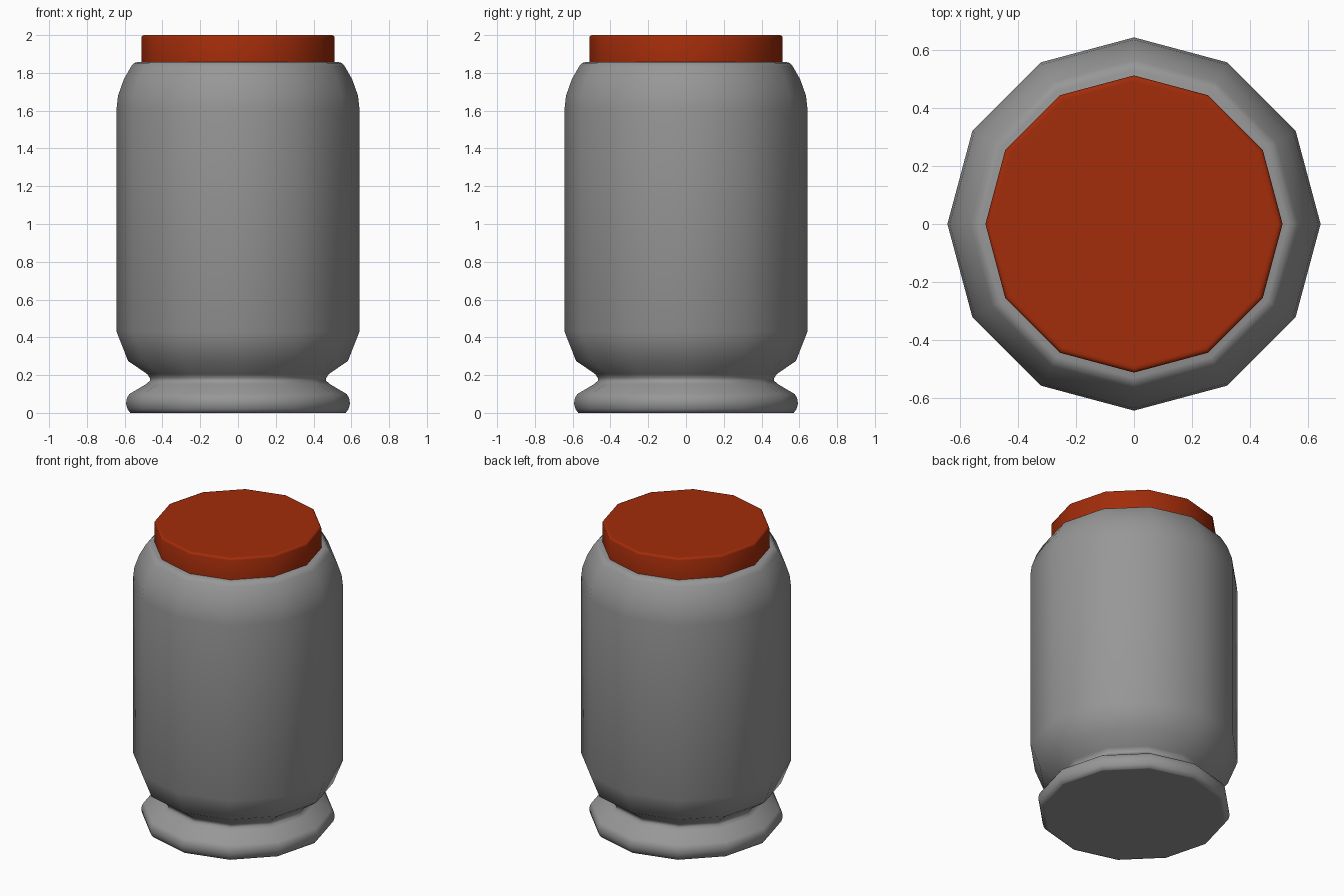
import bpy, bmesh
from math import cos, sin, pi, radians

if "Cube" in bpy.data.objects:
    bpy.data.objects.remove(bpy.data.objects["Cube"])

SIDES = 12


def lathe(name, profile, color):
    """Revolve (radius, height) points into a closed 12-sided solid."""
    bm = bmesh.new()
    rings = [[bm.verts.new((r * cos(2 * pi * i / SIDES), r * sin(2 * pi * i / SIDES), z))
              for i in range(SIDES)] for r, z in profile]
    for low, high in zip(rings, rings[1:]):
        for i in range(SIDES):
            j = (i + 1) % SIDES
            bm.faces.new((low[i], low[j], high[j], high[i]))
    bm.faces.new(rings[0][::-1])
    bm.faces.new(rings[-1])
    mesh = bpy.data.meshes.new(name)
    bm.to_mesh(mesh)
    bm.free()
    obj = bpy.data.objects.new(name, mesh)
    bpy.context.collection.objects.link(obj)
    mat = bpy.data.materials.new(name + "_paint")
    mat.diffuse_color = color
    mat.use_nodes = True
    mat.node_tree.nodes["Principled BSDF"].inputs["Base Color"].default_value = mat.diffuse_color
    mesh.materials.append(mat)
    bpy.ops.object.select_all(action='DESELECT')
    obj.select_set(True)
    bpy.context.view_layer.objects.active = obj
    bpy.ops.object.shade_smooth_by_angle(angle=radians(60))
    return obj


# Dark grey canister body with flared foot, narrow waist and rounded shoulder
lathe("canister_body", [
    (0.555, 0.0), (0.57, 0.0), (0.585, 0.02), (0.593, 0.05), (0.588, 0.08),
    (0.575, 0.10), (0.485, 0.153), (0.467, 0.17), (0.467, 0.185), (0.48, 0.205),
    (0.582, 0.275), (0.643, 0.43), (0.643, 1.61), (0.635, 1.68),
    (0.605, 1.765), (0.565, 1.835), (0.55, 1.852), (0.53, 1.858)],
    (0.31, 0.31, 0.31, 1))

# Red lid with a slightly softened rim
lathe("lid", [(0.512, 1.85), (0.512, 1.987), (0.508, 1.996), (0.499, 2.0), (0.49, 2.0)],
      (0.36, 0.025, 0.003, 1))
